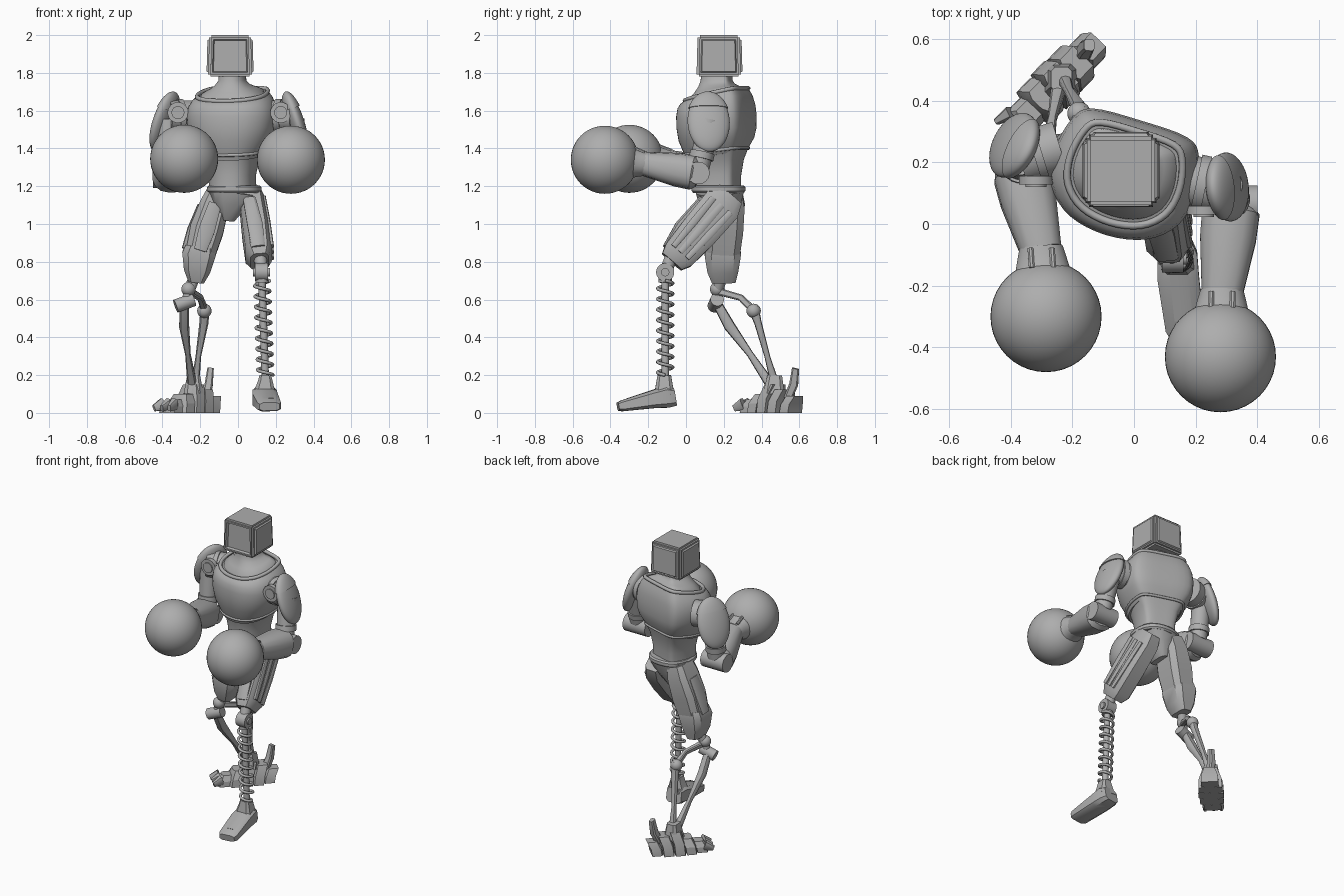
import bpy, bmesh, math
from mathutils import Vector, Matrix

old = bpy.data.objects.get("Cube")
if old:
    bpy.data.objects.remove(old, do_unlink=True)

grey = bpy.data.materials.new("plain grey")
grey.use_nodes = True
grey.diffuse_color = (0.42, 0.42, 0.42, 1)
grey.node_tree.nodes["Principled BSDF"].inputs["Base Color"].default_value = (0.42, 0.42, 0.42, 1)


def finish(name, bm, angle=35):
    bmesh.ops.recalc_face_normals(bm, faces=bm.faces)
    me = bpy.data.meshes.new(name)
    bm.to_mesh(me)
    bm.free()
    me.shade_smooth()
    me.set_sharp_from_angle(angle=math.radians(angle))
    me.materials.append(grey)
    ob = bpy.data.objects.new(name, me)
    bpy.context.collection.objects.link(ob)
    return ob


def loft(name, rings, angle=35):
    bm = bmesh.new()
    loops = [[bm.verts.new(p) for p in r] for r in rings]
    n = len(loops[0])
    for a, b in zip(loops, loops[1:]):
        for i in range(n):
            j = (i + 1) % n
            bm.faces.new((a[i], a[j], b[j], b[i]))
    bm.faces.new(loops[0])
    bm.faces.new(loops[-1])
    return finish(name, bm, angle)


def limb(name, stations, n=8, power=0.5, angle=35):
    """Stations are (x, y, z, width, depth) along one straight-ish axis."""
    pts = [Vector(s[:3]) for s in stations]
    t = (pts[-1] - pts[0]).normalized()
    ref = Vector((0, 1, 0)) if abs(t.x) > 0.8 else Vector((1, 0, 0))
    u = (ref - t * t.dot(ref)).normalized()
    v = t.cross(u)
    rings = []
    for p, s in zip(pts, stations):
        ring = []
        for i in range(n):
            a = math.tau * (i + 0.5) / n
            c, d = math.cos(a), math.sin(a)
            c = math.copysign(abs(c) ** power, c)
            d = math.copysign(abs(d) ** power, d)
            ring.append(p + u * c * s[3] / 2 + v * d * s[4] / 2)
        rings.append(ring)
    return loft(name, rings, angle)


def rod(name, a, b, r, r2=None, n=20):
    r2 = r if r2 is None else r2
    return limb(name, [(*a, 2 * r, 2 * r), (*b, 2 * r2, 2 * r2)], n, 1)


def ball(name, c, r, scale=(1, 1, 1), rot=None, cut=None):
    bm = bmesh.new()
    bmesh.ops.create_uvsphere(bm, u_segments=40, v_segments=24, radius=r)
    if cut is not None:
        bmesh.ops.bisect_plane(bm, geom=bm.verts[:] + bm.edges[:] + bm.faces[:],
                               plane_co=(0, 0, cut), plane_no=(0, 0, 1), clear_inner=True)
        bmesh.ops.holes_fill(bm, edges=bm.edges)
    m = (rot or Matrix()).to_4x4() @ Matrix.Diagonal((*scale, 1))
    bm.transform(Matrix.Translation(c) @ m)
    return finish(name, bm)


def wire(name, points, r, cyclic=False):
    cu = bpy.data.curves.new(name, "CURVE")
    cu.dimensions = "3D"
    cu.bevel_depth, cu.bevel_resolution, cu.use_fill_caps = r, 2, True
    sp = cu.splines.new("POLY")
    sp.points.add(len(points) - 1)
    for q, p in zip(sp.points, points):
        q.co = (*p, 1)
    sp.use_cyclic_u = cyclic
    cu.materials.append(grey)
    bpy.context.collection.objects.link(bpy.data.objects.new(name, cu))


# Torso outline, turned about z; flat at the back and round in front
half = [(0, -.21), (.13, -.185), (.215, -.11), (.24, 0), (.215, .12), (.16, .17), (0, .178)]
outline = [Vector(p) for p in half + [(-x, y) for x, y in half[-2:0:-1]]]
turn = Matrix.Rotation(math.radians(-17), 3, "Z")


def torso_ring(z, sx, sy, tilt=0):
    ring, n = [], len(outline)
    for i in range(n):
        a, b, c, d = (outline[(i + k) % n] for k in (-1, 0, 1, 2))
        for f in (0, .25, .5, .75):
            p = b + (c - a) * f / 2 + (a - 2.5 * b + 2 * c - d / 2) * f ** 2 + (1.5 * (b - c) + (d - a) / 2) * f ** 3
            ring.append(turn @ Vector((p.x * sx, p.y * sy, tilt * p.y)) + Vector((-.03, .165, z)))
    return ring


loft("belly", [torso_ring(z, s, k) for z, s, k in
               ((1.18, .5, .64), (1.26, .5, .64), (1.34, .58, .7), (1.4, .72, .8))])
loft("chest", [torso_ring(z, s, k, t) for z, s, k, t in
               ((1.36, .66, .76, .12), (1.39, .74, .82, .1), (1.45, .9, .95, .05), (1.51, .98, 1, 0),
                (1.57, 1, 1, 0), (1.62, .97, .97, .05), (1.66, .88, .9, .12), (1.685, .78, .8, .18))])
loft("neck", [torso_ring(z, s, k, t) for z, s, k, t in
              ((1.64, .74, .74, .18), (1.695, .68, .68, .15), (1.715, .52, .56, .1),
               (1.735, .38, .47, .04), (1.76, .29, .42, 0), (1.8, .28, .4, 0))], 60)
wire("collar", torso_ring(1.688, .77, .79, .18), .012, True)
wire("rib_seam", torso_ring(1.385, .73, .81, .1), .009, True)

# Head: box with a sunken screen and raised side and rear panels
bm = bmesh.new()
bmesh.ops.create_cube(bm, size=1)
bm.transform(Matrix.Translation((-.042, .173, 1.89)) @ Matrix.Diagonal((.232, .235, .22, 1)))
for v in bm.verts:
    if v.co.z > 1.9:
        v.co.x = -.042 + (v.co.x + .042) * .95
        v.co.y = .173 + (v.co.y - .173) * .95
bmesh.ops.bevel(bm, geom=bm.edges[:], offset=.012, segments=2, affect="EDGES")
bm.faces.ensure_lookup_table()
big = [f for f in bm.faces if f.calc_area() > .02 and abs(f.normal.z) < .5]
for f in big:
    front = f.normal.y < -.5
    bmesh.ops.inset_region(bm, faces=[f], thickness=.014)
    bmesh.ops.inset_region(bm, faces=[f], thickness=.008, depth=-.018 if front else .009)
finish("head", bm, 25)

# Belt and pelvis
limb("belt", [(-.02, .172, 1.165, .27, .27), (-.02, .172, 1.175, .29, .285),
              (-.02, .172, 1.195, .29, .285), (-.02, .172, 1.205, .27, .27)], 32, .85)
limb("pelvis", [(-.03, .18, 1.175, .27, .26), (-.04, .18, 1.11, .2, .23),
                (-.055, .19, 1.02, .07, .13)], 12, .7)

# Arms: shoulder root, shoulder end, plate centre and normal, elbow, wrist, glove
arms = {
    "left": ((.13, .15, 1.57), (.29, .115, 1.57), (.305, .12, 1.54), (1, .1, .33),
             (.315, .05, 1.27), (.285, -.23, 1.32), (.28, -.43, 1.34)),
    "right": ((-.24, .25, 1.57), (-.37, .21, 1.57), (-.39, .255, 1.54), (-.85, .42, .33),
              (-.365, .17, 1.25), (-.3, -.09, 1.33), (-.285, -.3, 1.345)),
}
for side, (root, tip, plate, normal, elbow, wrist, glove) in arms.items():
    root, tip, elbow, wrist, glove = map(Vector, (root, tip, elbow, wrist, glove))
    rod(side + "_shoulder_drum", root, tip, .085, n=32)
    rod(side + "_shoulder_band", root.lerp(tip, .45), root.lerp(tip, .65), .093, n=32)
    hub = root.lerp(tip, .6) + Vector((0, -.07, .02))
    rod(side + "_shoulder_disc", hub, hub + Vector((0, -.028, 0)), .055, n=28)
    rod(side + "_shoulder_cap", hub, hub + Vector((0, -.036, 0)), .034, n=28)
    # Shell plate with a raised upper cap
    nx = Vector(normal).normalized()
    ny = Vector((0, 0, 1)).cross(nx).normalized()
    rot = Matrix((nx, ny, nx.cross(ny))).transposed()
    ball(side + "_shoulder_plate", plate, .165, (.27, .68, 1), rot)
    ball(side + "_shoulder_plate_cap", plate, .165, (.32, .72, 1.03), rot, .075)
    # Upper arm and elbow
    top = tip + Vector((0, .01, -.02))
    low = elbow + Vector((0, .02, .03))
    rod(side + "_upper_arm", top, low, .062, .055)
    rod(side + "_elbow_band", top.lerp(low, .68), top.lerp(low, .82), .066)
    rod(side + "_elbow_pin", elbow + Vector((-.085, .015, 0)), elbow + Vector((.085, .015, 0)), .06)
    # Forearm, cuff and round glove
    back = elbow + (elbow - wrist) * .05
    limb(side + "_forearm", [(*back, .14, .14), (*elbow.lerp(wrist, .05), .19, .185),
                             (*elbow.lerp(wrist, .35), .185, .18), (*wrist, .135, .125)], 14, .8)
    limb(side + "_glove_cuff", [(*wrist.lerp(glove, -.08), .14, .13), (*wrist.lerp(glove, .05), .155, .14),
                                (*wrist.lerp(glove, .3), .18, .17), (*wrist.lerp(glove, .45), .22, .22)], 24, .9)
    for k in (-.035, .035):
        p, q = wrist.lerp(glove, -.05), wrist.lerp(glove, .25)
        rod(side + "_cuff_strap", p + Vector((k, 0, .06)), q + Vector((k, 0, .08)), .01, n=8)
    ball(side + "_glove", glove, .18)

# Left thigh with lengthwise ribs
limb("left_thigh", [(.065, .235, 1.155, .11, .16), (.075, .19, 1.1, .135, .22), (.095, .07, .96, .15, .21),
                    (.11, -.04, .835, .145, .185), (.115, -.075, .8, .1, .14)])
for k in (-.06, 0, .06):
    off = Vector((0, .75 * k, -.66 * k))
    a, b = Vector((.135, .19, 1.1)) + off, Vector((.18, -.03, .85)) + off * .8
    limb("left_thigh_rib", [(*a, .025, .035), (*a.lerp(b, .5), .028, .042), (*b, .02, .03)])
limb("left_thigh_front_plate", [(.06, .09, 1.13, .07, .05), (.09, -.03, .99, .085, .06),
                                (.108, -.105, .875, .075, .04)])
rod("left_knee_disc", (.09, -.11, .745), (.16, -.11, .745), .048, n=28)
rod("left_knee_cap", (.08, -.11, .745), (.17, -.11, .745), .022)
rod("left_knee_link", (.118, -.08, .82), (.125, -.11, .74), .034)

# Coil spring shin
rod("left_shin_rod", (.125, -.11, .75), (.145, -.11, .17), .02)
rod("left_spring_top", (.126, -.11, .71), (.127, -.11, .69), .035)
coil = []
for i in range(9 * 20 + 1):
    f, a = i / 180, math.tau * i / 20
    coil.append((.127 + .018 * f + .04 * math.cos(a), -.11 + .04 * math.sin(a), .7 - .5 * f))
wire("left_shin_spring", coil, .009)

# Left foot
limb("left_ankle", [(.145, -.115, .2, .065, .075), (.145, -.115, .17, .08, .085), (.14, -.115, .1, .125, .11)])
limb("left_foot", [(.135, -.06, .085, .11, .1), (.14, -.1, .085, .135, .12), (.143, -.17, .073, .14, .1),
                   (.165, -.34, .037, .13, .06), (.167, -.36, .033, .11, .045)])
limb("left_foot_top_plate", [(.143, -.14, .12, .08, .03), (.16, -.31, .066, .08, .025)])

# Right thigh with knee guard and side ribs
limb("right_thigh", [(-.1, .215, 1.175, .13, .17), (-.125, .215, 1.1, .16, .2), (-.165, .205, .97, .185, .205),
                     (-.205, .195, .82, .16, .18)])
limb("right_knee_guard", [(-.198, .195, .88, .165, .185), (-.207, .195, .84, .185, .2),
                          (-.217, .195, .75, .145, .17), (-.222, .2, .69, .085, .13)])
limb("right_thigh_side_rib", [(-.2, .215, 1.1, .03, .08), (-.255, .205, .97, .03, .1), (-.285, .2, .87, .025, .07)])
limb("right_thigh_front_rib", [(-.12, .115, 1.11, .07, .03), (-.165, .105, .97, .09, .04),
                               (-.2, .1, .86, .07, .03)])

# Skeletal right shin
ball("right_knee_ball", (-.262, .165, .655), .038)
rod("right_knee_stem", (-.23, .19, .72), (-.262, .165, .64), .03)
rod("right_shin_fork", (-.262, .165, .65), (-.275, .16, .57), .026)
rod("right_shin_pin", (-.33, .15, .565), (-.235, .165, .6), .036)
limb("right_shin_link", [(-.25, .18, .64, .035, .04), (-.2, .29, .61, .03, .035), (-.175, .36, .54, .04, .04)])
limb("right_shin_front_bone", [(-.285, .17, .57, .05, .05), (-.285, .23, .46, .055, .06),
                               (-.265, .34, .31, .03, .035), (-.24, .46, .13, .055, .055)], 10, .8)
limb("right_shin_rear_bone", [(-.175, .355, .56, .05, .06), (-.18, .38, .48, .05, .04),
                              (-.21, .43, .3, .03, .03), (-.23, .48, .12, .05, .05)], 10, .8)
ball("right_shin_joint", (-.178, .358, .54), .038)

# Right foot: overlapping plates along its length, toe claws and heel spur
heel, toe = Vector((-.16, .55, 0)), Vector((-.36, .34, 0))
along = (toe - heel).normalized()
across = Vector((-along.y, along.x, 0))
for i, (w, h) in enumerate(((.11, .09), (.15, .125), (.16, .15), (.15, .1), (.11, .07))):
    c = heel.lerp(toe, i / 4)
    rings = []
    for z, s, lean in ((0, 1, 0), (h * .5, .95, -.008), (h, .6, -.03)):
        rings.append([c + across * w / 2 * s * a + along * (.036 * b + lean) + Vector((0, 0, z))
                      for a, b in ((-1, -1), (1, -1), (1, .7), (.5, 1), (-.5, 1), (-1, .7))])
    loft("right_foot_plate", rings, 20)
for k in (-1, 0, 1):
    a = toe + across * .04 * k + along * .01
    b = toe + across * .055 * k + along * .065
    limb("right_toe_claw", [(*a[:2], .045, .045, .07), (*b[:2], .025, .02, .035)])
limb("right_ankle", [(-.235, .47, .2, .07, .08), (-.235, .465, .1, .11, .12)])
limb("right_heel_spur", [(-.17, .54, .08, .05, .045), (-.155, .57, .15, .045, .05), (-.145, .58, .235, .035, .04)])
